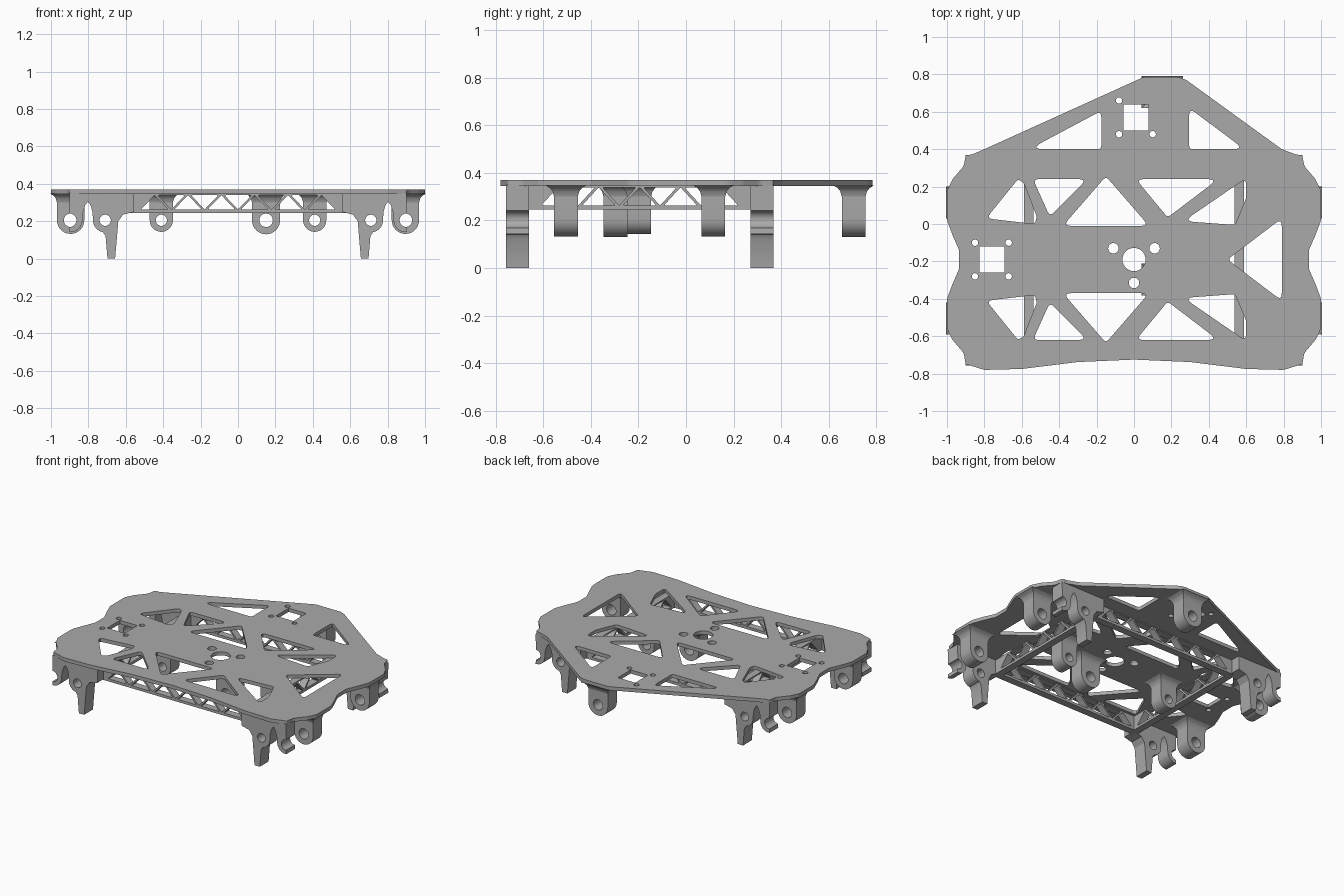
import bpy, bmesh, math
from mathutils import Matrix, Vector

if "Cube" in bpy.data.objects:
    bpy.data.objects.remove(bpy.data.objects["Cube"], do_unlink=True)

grey = bpy.data.materials.new("plain grey")
grey.use_nodes = True
grey.diffuse_color = (0.4, 0.4, 0.4, 1)
grey.node_tree.nodes["Principled BSDF"].inputs["Base Color"].default_value = grey.diffuse_color

TOP, UNDER = 0.37, 0.345      # plate top and underside
PIN = 0.205                   # height of the pin holes
MIDDLE = -0.19                # centre line of the hole pattern
UPRIGHT = Matrix.Rotation(math.pi / 2, 4, 'X')


def finish(name, mesh):
    """Link a mesh, colour it and shade it with sharp edges kept."""
    obj = bpy.data.objects.new(name, mesh)
    bpy.context.collection.objects.link(obj)
    mesh.materials.clear()
    mesh.materials.append(grey)
    bpy.ops.object.select_all(action='DESELECT')
    obj.select_set(True)
    bpy.context.view_layer.objects.active = obj
    bpy.ops.object.shade_smooth_by_angle(angle=math.radians(30))
    return obj


def rounded(points, radius, steps=5):
    """Round every corner of a closed loop."""
    loop = []
    points = [Vector(p) for p in points]
    for i, corner in enumerate(points):
        before = points[i - 1] - corner
        after = points[(i + 1) % len(points)] - corner
        half = max(before.angle(after) / 2, 0.1)
        reach = min(radius / math.tan(half), before.length * 0.45, after.length * 0.45)
        start = corner + before.normalized() * reach
        end = corner + after.normalized() * reach
        if reach < 0.001:
            loop.append(corner)
            continue
        for k in range(steps + 1):
            t = k / steps
            loop.append(start * (1 - t) ** 2 + corner * 2 * t * (1 - t) + end * t ** 2)
    return loop


def arc(x, y, radius, start, end, steps=16):
    angles = [math.radians(start + (end - start) * k / steps) for k in range(steps + 1)]
    return [(x + radius * math.cos(a), y + radius * math.sin(a)) for a in angles]


def circle(x, y, radius):
    return arc(x, y, radius, 0, 360, 28)[:-1]


def cut_out(name, loops, thickness, matrix):
    """Extrude an outline with holes, centred on its own plane."""
    curve = bpy.data.curves.new(name, 'CURVE')
    curve.dimensions, curve.fill_mode = '2D', 'BOTH'
    curve.extrude = thickness / 2
    for loop in loops:
        spline = curve.splines.new('POLY')
        spline.points.add(len(loop) - 1)
        for point, co in zip(spline.points, loop):
            point.co = (co[0], co[1], 0, 1)
        spline.use_cyclic_u = True
    helper = bpy.data.objects.new(name + "_helper", curve)
    bpy.context.collection.objects.link(helper)
    graph = bpy.context.evaluated_depsgraph_get()
    mesh = bpy.data.meshes.new_from_object(helper.evaluated_get(graph))
    bpy.data.objects.remove(helper, do_unlink=True)
    bm = bmesh.new()
    bm.from_mesh(mesh)
    bmesh.ops.remove_doubles(bm, verts=bm.verts, dist=0.0001)
    bmesh.ops.transform(bm, matrix=matrix, verts=bm.verts)
    bmesh.ops.recalc_face_normals(bm, faces=bm.faces)
    bm.to_mesh(mesh)
    bm.free()
    return finish(name, mesh)


def flip_x(points):
    return [(-x, y) for x, y in points]


def flip_y(points):
    return [(x, 2 * MIDDLE - y) for x, y in points]


# Plate outline: wavy sides, arched front edge, peaked back edge
front_edge = [(0, -.725), (.3, -.738), (.6, -.775), (.8, -.78)]
side_low = [(.88, -.755), (.9, -.75), (.91, -.69), (.97, -.62),
            (1, -.56), (1, -.4), (.97, -.32), (.935, -.24)]
side_high = flip_y(side_low)[::-1]
side_high[-1] = (.87, .37)
right_edge = front_edge + side_low + side_high
back_edge = [(.79, .4), (.28, .77), (.24, .785), (.05, .785), (-.8, .4)]
outline = rounded(right_edge + back_edge + flip_x(right_edge[1:])[::-1], 0.06)

# Lightening holes, repeated on both sides of the centre line
mirrored_holes = [
    [(-.38, -.01), (.08, -.01), (-.15, .255)],
    [(-.54, .24), (-.25, .24), (-.45, .04)],
    [(.01, .24), (.45, .24), (.18, .035)],
    [(.265, .015), (.6, .245), (.6, .14), (.54, -.005)],
    [(-.79, .03), (-.62, .24), (-.59, .22), (-.52, .04), (-.53, 0)],
]
single_holes = [
    [(.5, MIDDLE), (.79, .03), (.79, .41 * -1)],
    [(-.56, .4), (-.175, .4), (-.175, .605)],
    [(.295, .4), (.59, .4), (.295, .62)],
]
holes = [rounded(h, 0.02) for h in mirrored_holes + single_holes]
holes += [rounded(flip_y(h), 0.02) for h in mirrored_holes]

# Square openings with their screw holes
for cx, cy, extra in [(.01, .57, False), (-.76, MIDDLE, True)]:
    corners = [(-1, -1), (1, -1), (1, 1), (-1, 1)]
    holes.append([(cx + .067 * u, cy + .07 * v) for u, v in corners])
    for u, v in corners:
        if extra or (u, v) != (1, 1):
            holes.append(circle(cx + .09 * u, cy + .09 * v, .017))

# Round openings in the middle
holes.append(circle(0, MIDDLE, .062))
for cx, cy in [(-.11, -.13), (.11, -.13), (0, -.315)]:
    holes.append(circle(cx, cy, .028))

cut_out("top_plate", [outline] + holes, TOP - UNDER,
        Matrix.Translation((0, 0, (TOP + UNDER) / 2)))


# Pin lugs hanging under the plate, flared where they meet it
def flare(name, x, y, half_x, half_y):
    bm = bmesh.new()
    root = math.sqrt(2)
    rings = []
    for grow, z in [(0, .30), (.006, .322), (.018, .337), (.036, UNDER + .002)]:
        ring = bmesh.ops.create_circle(bm, segments=4, radius=root)["verts"]
        turn = Matrix.Rotation(math.pi / 4, 4, 'Z')
        size = Matrix.Diagonal((half_x + grow, half_y + grow, 1, 1))
        place = Matrix.Translation((x, y, z))
        bmesh.ops.transform(bm, matrix=place @ size @ turn, verts=ring)
        rings.append(ring)
    for low, high in zip(rings, rings[1:]):
        for i in range(4):
            j = (i + 1) % 4
            bm.faces.new((low[i], low[j], high[j], high[i]))
    bmesh.ops.recalc_face_normals(bm, faces=bm.faces)
    mesh = bpy.data.meshes.new(name)
    bm.to_mesh(mesh)
    bm.free()
    finish(name, mesh)


def lug(name, x, y, radius, bore):
    shape = arc(x, PIN, radius, 180, 360) + [(x + radius, UNDER + .005), (x - radius, UNDER + .005)]
    cut_out(name, [shape, circle(x, PIN, bore)], 0.1, Matrix.Translation((0, y, 0)) @ UPRIGHT)
    flare(name + "_flare", x, y, radius, 0.05)


lug("back_lug", .15, .705, .075, .036)
lug("centre_lug", .15, -.297, .075, .036)
for side, sign in [("left", 1), ("right", -1)]:
    lug(side + "_inner_lug", .41 * sign, -.197, .062, .03)
    for end, y in [("front", -.505), ("back", .115)]:
        lug(f"{side}_{end}_outer_lug", .895 * sign, y, .073, .036)

# Corner brackets: tapered leg, pin hole and an open half hook
leg = [(.555, UNDER + .005), (.555, .25), (.615, .235), (.64, .2), (.657, 0), (.698, 0), (.708, .12)]
leg += arc(.71, PIN, .065, -80, 0, 8)
leg += [(.778, .25), (.788, .285), (.803, .305), (.817, .285), (.828, .25)]
leg += arc(.895, PIN, .063, 180, 270, 8) + [(.902, .142)]
leg += arc(.9, PIN, .036, 270, 90, 12) + [(.902, UNDER + .005)]
for side, sign in [("left", 1), ("right", -1)]:
    for end, y in [("front", -.708), ("back", .32)]:
        loops = [leg, circle(.71, PIN, .03)]
        if sign < 0:
            loops = [flip_x(loop) for loop in loops]
        cut_out(f"{side}_{end}_leg", loops, 0.097, Matrix.Translation((0, y, 0)) @ UPRIGHT)


# Truss walls joining the four brackets
def truss(name, length, bays, matrix):
    low, high = 0.245, UNDER + .003
    half = length / 2
    loops = [[(-half, low), (half, low), (half, high), (-half, high)]]
    step = (length - .1) / bays / 2
    bottom, peak = low + .018, UNDER - .006
    for k in range(2 * bays - 1):
        middle = -half + .05 + step * (k + 1)
        base, tip = (bottom, peak) if k % 2 == 0 else (peak, bottom)
        reach = step - .016
        loops.append(rounded([(middle - reach, base), (middle + reach, base), (middle, tip)], .004, 3))
    cut_out(name, loops, 0.05, matrix @ UPRIGHT)


for end, y in [("front", -.665), ("back", .275)]:
    truss(end + "_truss", 1.17, 6, Matrix.Translation((0, y, 0)))
for side, sign in [("left", 1), ("right", -1)]:
    quarter = Matrix.Rotation(math.pi / 2, 4, 'Z')
    truss(side + "_truss", .96, 5, Matrix.Translation((.563 * sign, -.195, 0)) @ quarter)
